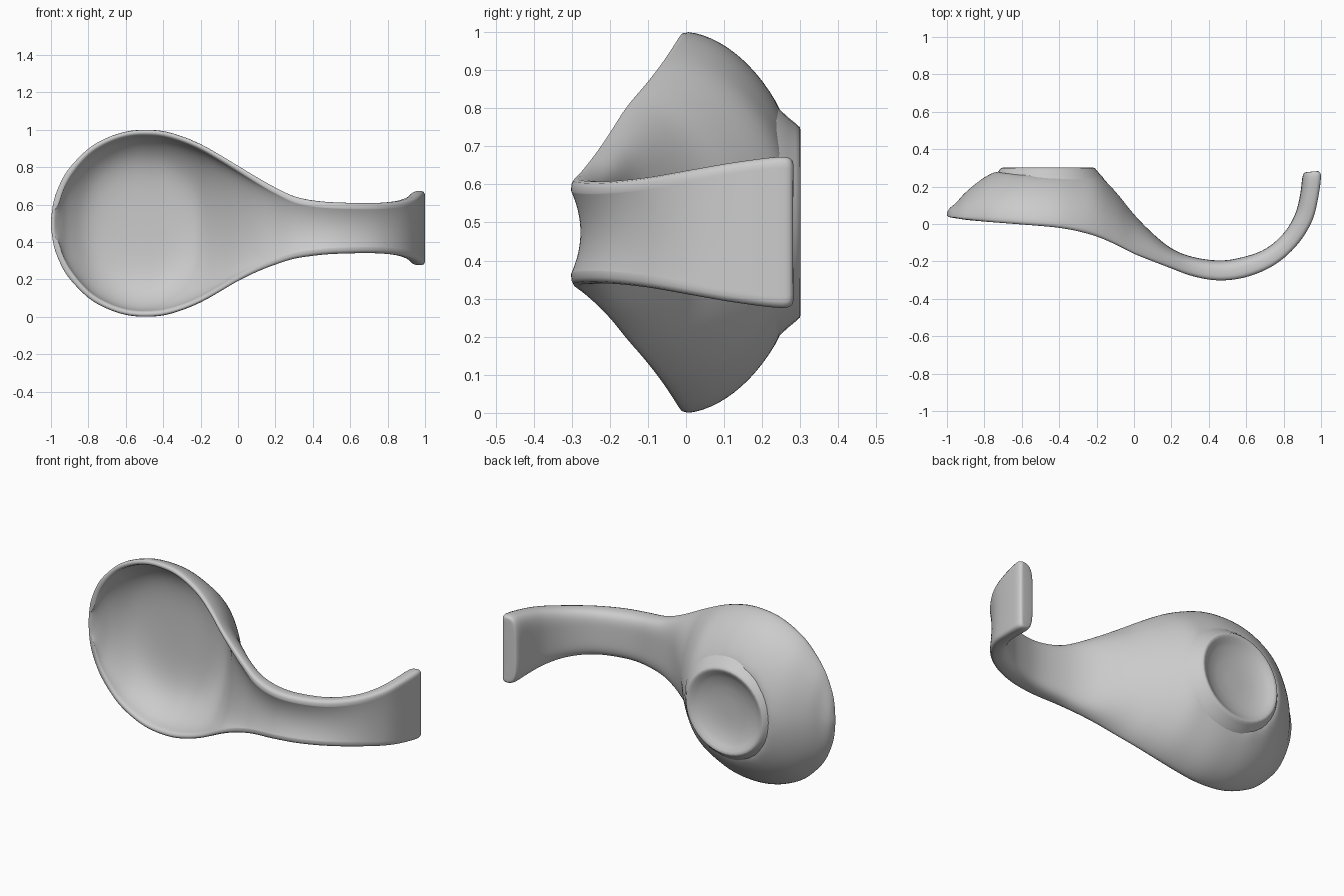
import bpy, bmesh, math
from mathutils import Vector

if "Cube" in bpy.data.objects:
    bpy.data.objects.remove(bpy.data.objects["Cube"])

# Bowl stations: x, rim y, back y, half width, hollow depth
BOWL = [
    (-1.0, .045, .06, .02, 0), (-.985, .036, .085, .122, 0), (-.95, .03, .115, .218, .04),
    (-.9, .022, .17, .3, .10), (-.8, .012, .25, .402, .185), (-.7, .004, .295, .46, .235),
    (-.6, -.004, .318, .493, .26), (-.5, -.012, .325, .503, .27), (-.4, -.022, .322, .496, .28),
    (-.3, -.04, .305, .468, .27), (-.2, -.068, .272, .426, .245), (-.1, -.11, .175, .37, .18),
    (0, -.16, .052, .31, .115), (.1, -.2, -.05, .255, .07), (.2, -.238, -.13, .207, .045),
]
# Handle stations: front x, y, back x, y, half width, hollow depth
HANDLE = [
    (.31, -.278, .31, -.175, .165, .03), (.45, -.302, .45, -.195, .143, .025),
    (.6, -.284, .57, -.18, .136, .022), (.75, -.22, .7, -.135, .135, .016),
    (.87, -.115, .8, -.05, .145, .008), (.95, .01, .86, .05, .166, .003),
    (.983, .13, .887, .15, .186, 0), (1.0, .255, .9, .25, .2, 0),
    (.985, .283, .912, .277, .187, 0),
]
N = 25       # points across the section
SUB = 4      # rings per station
FOOT = (-.46, .5)


def catmull(a, b, c, d, t):
    return [.5 * (2*q + (r-p)*t + (2*p-5*q+4*r-s)*t*t + (3*q-p-3*r+s)*t**3)
            for p, q, r, s in zip(a, b, c, d)]


def smoothstep(a, b, x):
    t = min(1, max(0, (x - a) / (b - a)))
    return t * t * (3 - 2 * t)


def smooth_min(a, b, k):
    h = max(0, k - abs(a - b)) / k
    return min(a, b) - h * h * k / 4


def arc(n):
    """Half superellipse as (across, depth) pairs."""
    out = []
    for i in range(N):
        p = math.pi * (i / (N - 1) - .5)
        s, c = math.sin(p), max(0, math.cos(p))
        out.append((math.copysign(abs(s) ** (2 / n), s), c ** (2 / n)))
    return out


def section(fx, fy, bx, by, w, di):
    f, b = Vector((fx, fy)), Vector((bx, by))
    depth = b - f
    handle = smoothstep(-.05, .4, fx)
    zc = .5 - .026 * handle
    n = 1.85 + 2.2 * handle
    if fx < -.5:
        wi = max(.5 * w, math.sqrt(max(0, w * w - .031)))
    else:
        wi = w - .033
    ring = []
    for t, d in arc(n):
        p, z = f + depth * d, zc + w * t
        # keep the dome below the foot ring
        r = math.hypot(p.x - FOOT[0], z - FOOT[1])
        if fx < .1:
            p.y = min(p.y, .235 + .7 * max(0, r - .2))
        ring.append((p.x, p.y, z))
    inner = []
    for t, d in arc(2):
        p = f + depth.normalized() * max(0, di) * d ** (1 + handle)
        y = smooth_min(p.y, .215, .06) if fx < .1 else p.y
        inner.append((p.x, y, zc + wi * t))
    return ring + inner[::-1]


def finish(bm, name, levels):
    bmesh.ops.recalc_face_normals(bm, faces=bm.faces)
    for f in bm.faces:
        f.smooth = True
    me = bpy.data.meshes.new(name)
    bm.to_mesh(me)
    bm.free()
    ob = bpy.data.objects.new(name, me)
    bpy.context.collection.objects.link(ob)
    if levels:
        m = ob.modifiers.new("smooth", 'SUBSURF')
        m.levels = m.render_levels = levels
    return ob


# Hollow bowl running into the curled handle
stations = [(x, r, x, b, w, d) for x, r, b, w, d in BOWL] + HANDLE
rows = []
for i in range(len(stations) - 1):
    a, d = stations[max(0, i - 1)], stations[min(len(stations) - 1, i + 2)]
    rows += [catmull(a, stations[i], stations[i + 1], d, k / SUB) for k in range(SUB)]
rows.append(stations[-1])
bm = bmesh.new()
rings = [[bm.verts.new(p) for p in section(*row)] for row in rows]
M = 2 * N
for r0, r1 in zip(rings, rings[1:]):
    for i in range(M):
        j = (i + 1) % M
        bm.faces.new((r0[i], r0[j], r1[j], r1[i]))
for r in (rings[0], rings[-1]):
    for i in range(N - 1):
        bm.faces.new((r[i], r[i + 1], r[M - 2 - i], r[M - 1 - i]))
finish(bm, "spoon_rest_body", 1)

# Round foot with a dished underside
profile = [(.31, .225), (.295, .248), (.277, .267), (.26, .288), (.25, .299), (.242, .301),
           (.23, .296), (.21, .283), (.185, .27), (.12, .254), (.05, .25)]
SEG = 40
bm = bmesh.new()
loops = []
for r, y in profile:
    loops.append([bm.verts.new((FOOT[0] + r * math.cos(2 * math.pi * k / SEG), y,
                                FOOT[1] + r * math.sin(2 * math.pi * k / SEG)))
                  for k in range(SEG)])
for l0, l1 in zip(loops, loops[1:]):
    for k in range(SEG):
        j = (k + 1) % SEG
        bm.faces.new((l0[k], l0[j], l1[j], l1[k]))
bm.faces.new(loops[-1])
foot = finish(bm, "foot_ring", 0)
# Outward side faces the back
if foot.data.polygons[-1].normal.y < 0:
    foot.data.flip_normals()
